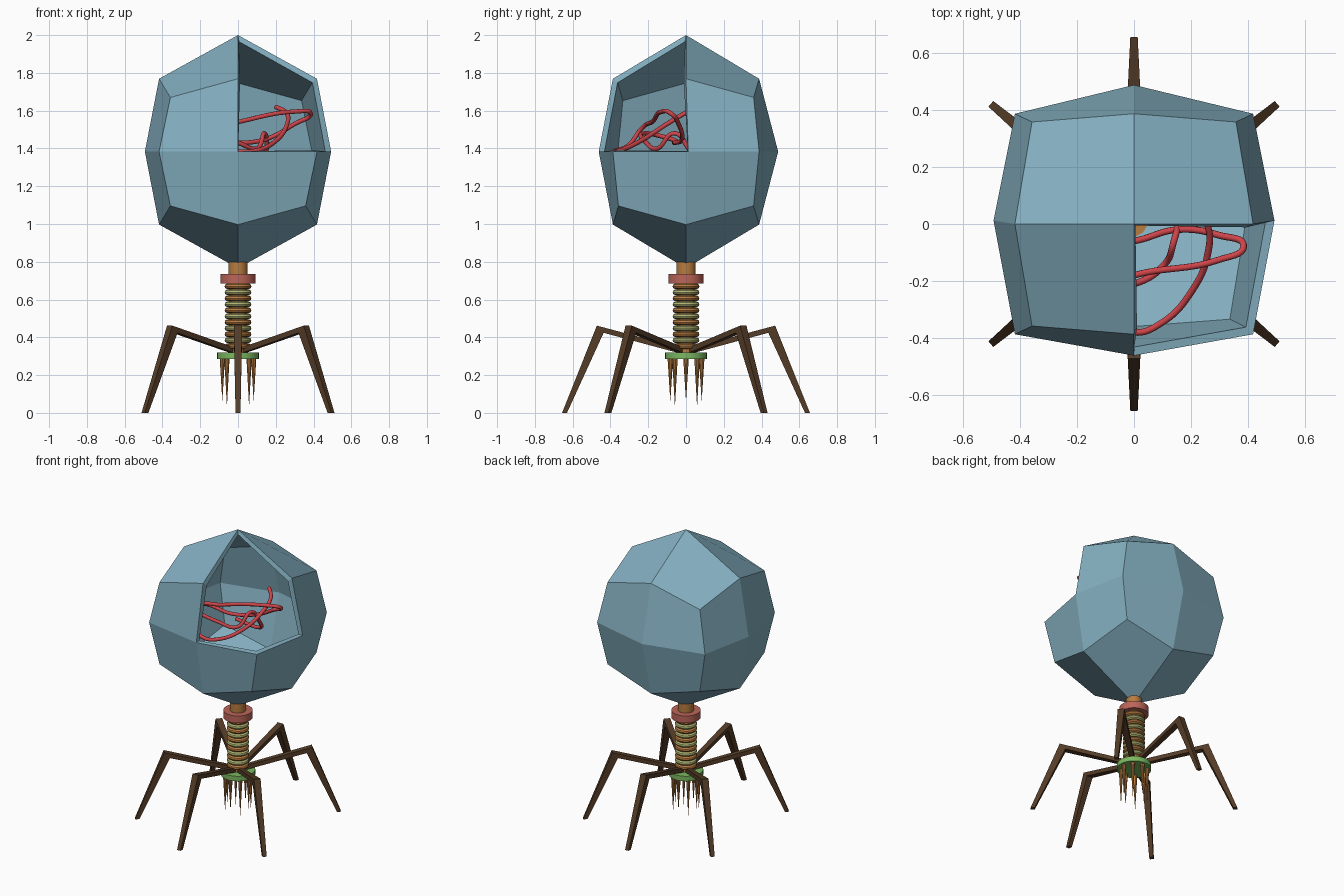
import bpy, bmesh
from math import pi, sin, cos, radians
from mathutils import Vector

if "Cube" in bpy.data.objects:
    bpy.data.objects.remove(bpy.data.objects["Cube"])


def material(name, rgb):
    m = bpy.data.materials.new(name)
    m.diffuse_color = (*rgb, 1)
    m.use_nodes = True
    m.node_tree.nodes["Principled BSDF"].inputs["Base Color"].default_value = m.diffuse_color
    return m


BLUE = material("shell_blue", (0.23, 0.43, 0.53))
RED = material("strand_red", (0.62, 0.06, 0.07))
ROSE = material("collar_rose", (0.50, 0.13, 0.10))
ORANGE = material("sheath_orange", (0.48, 0.20, 0.05))
OLIVE = material("ring_olive", (0.45, 0.47, 0.17))
GREEN = material("plate_green", (0.20, 0.48, 0.12))
BROWN = material("leg_brown", (0.09, 0.045, 0.02))


def finish(ob, name, mat, smooth=False):
    ob.name = name
    ob.data.materials.append(mat)
    if smooth:
        bpy.context.view_layer.objects.active = ob
        bpy.ops.object.shade_smooth_by_angle(angle=radians(35))
    return ob


def from_bmesh(bm, name, mat):
    bmesh.ops.recalc_face_normals(bm, faces=bm.faces)
    me = bpy.data.meshes.new(name)
    bm.to_mesh(me)
    bm.free()
    ob = bpy.data.objects.new(name, me)
    bpy.context.collection.objects.link(ob)
    return finish(ob, name, mat)


def cylinder(name, mat, r, z0, z1, sides=32):
    bpy.ops.mesh.primitive_cylinder_add(vertices=sides, radius=r, depth=z1 - z0,
                                        location=(0, 0, (z0 + z1) / 2))
    return finish(bpy.context.object, name, mat, True)


# Head: 24 four-sided faces on a stretched ball, one octant left open
CZ = 1.383


def head_point(x, y, z):
    n = abs(x) + abs(y) + abs(z)
    if n == 3:
        return Vector((x * 0.358, y * 0.358, CZ + z * 0.287))
    if n == 2:
        return Vector((x * 0.418, y * 0.387, CZ + z * 0.386))
    py = -0.462 if y < 0 else 0.488 * y
    return Vector((x * 0.493, py + abs(x) * 0.012, CZ + z * 0.617))


bm = bmesh.new()
verts = {}


def vert(*key):
    if key not in verts:
        verts[key] = bm.verts.new(head_point(*key))
    return verts[key]


for sx in (-1, 1):
    for sy in (-1, 1):
        for sz in (-1, 1):
            if (sx, sy, sz) == (1, -1, 1):
                continue
            corner = vert(sx, sy, sz)
            bm.faces.new((vert(sx, 0, 0), vert(sx, sy, 0), corner, vert(sx, 0, sz)))
            bm.faces.new((vert(0, sy, 0), vert(0, sy, sz), corner, vert(sx, sy, 0)))
            bm.faces.new((vert(0, 0, sz), vert(sx, 0, sz), corner, vert(0, sy, sz)))
# make the open shell face outwards
bmesh.ops.recalc_face_normals(bm, faces=bm.faces)
head = from_bmesh(bm, "head_shell", BLUE)
mod = head.modifiers.new("thickness", "SOLIDIFY")
mod.thickness = 0.03
mod.offset = -1
mod.use_even_offset = True

# Tangled strand inside the head
path = [(-0.12, -0.30, 1.42), (0, -0.38, 1.385), (0.10, -0.345, 1.39), (0.20, -0.24, 1.44),
        (0.26, -0.10, 1.53), (0.255, 0, 1.59), (0.20, 0.06, 1.62)]
path2 = [(-0.10, 0.12, 1.30), (0.10, 0.10, 1.30), (0.15, 0.02, 1.39), (0.14, -0.06, 1.48),
         (0.10, -0.15, 1.40), (0, -0.21, 1.43), (-0.18, -0.22, 1.48), (-0.22, -0.08, 1.45),
         (0, -0.06, 1.43), (0.15, -0.02, 1.45), (0.30, -0.04, 1.53), (0.385, -0.08, 1.585),
         (0.30, -0.125, 1.595), (0, -0.18, 1.54), (-0.16, -0.24, 1.50), (-0.12, -0.30, 1.42)]
cu = bpy.data.curves.new("inner_strand", "CURVE")
cu.dimensions = "3D"
cu.bevel_depth = 0.012
cu.bevel_resolution = 2
cu.use_fill_caps = True
cu.resolution_u = 8
points = path2 + path[1:]
sp = cu.splines.new("BEZIER")
sp.bezier_points.add(len(points) - 1)
for bp, co in zip(sp.bezier_points, points):
    bp.co = co
    bp.handle_left_type = bp.handle_right_type = "AUTO"
strand = bpy.data.objects.new("inner_strand", cu)
bpy.context.collection.objects.link(strand)
cu.materials.append(RED)

# Neck, collar and tail core
cylinder("neck_and_tail_core", ORANGE, 0.05, 0.30, 0.83)
cylinder("collar", ROSE, 0.093, 0.685, 0.735)
cylinder("base_plate", GREEN, 0.11, 0.285, 0.32)

# Sheath rings, alternating colours
for i in range(11):
    bpy.ops.mesh.primitive_torus_add(major_radius=0.053, minor_radius=0.018, major_segments=32,
                                     minor_segments=10, location=(0, 0, 0.67 - i * 0.0317))
    ring = bpy.context.object
    ring.scale.z = 0.85
    finish(ring, f"sheath_ring_{i + 1}", OLIVE if i % 2 else ORANGE, True)

# Pins under the base plate
for i in range(8):
    a = i * pi / 4
    tip = 0.03 if i % 2 else 0.06
    bpy.ops.mesh.primitive_cone_add(vertices=10, radius1=0.0, radius2=0.015, depth=0.295 - tip,
                                    location=(0.083 * cos(a), 0.083 * sin(a), (0.295 + tip) / 2))
    finish(bpy.context.object, f"pin_{i + 1}", ORANGE, True)


# Legs: square section, bent at the knee
def leg(name, angle):
    out = Vector((cos(angle), sin(angle), 0))
    side = Vector((-sin(angle), cos(angle), 0))
    # pairs of (radius, height) for upper and lower edge, then half width
    sections = [((0.04, 0.347), (0.04, 0.317), 0.015),
                ((0.472, 0.462), (0.436, 0.424), 0.022),
                ((0.656, 0.0), (0.630, 0.0), 0.013)]
    b = bmesh.new()
    rings = []
    for hi, lo, w in sections:
        rings.append([b.verts.new(out * p[0] + side * s * w + Vector((0, 0, p[1])))
                      for p, s in ((hi, -1), (hi, 1), (lo, 1), (lo, -1))])
    for r0, r1 in zip(rings, rings[1:]):
        for k in range(4):
            b.faces.new((r0[k], r0[(k + 1) % 4], r1[(k + 1) % 4], r1[k]))
    b.faces.new(rings[0])
    b.faces.new(rings[-1])
    from_bmesh(b, name, BROWN)


for n, deg in enumerate((40, 90, 140, 220, 270, 320)):
    leg(f"leg_{n + 1}", radians(deg))
